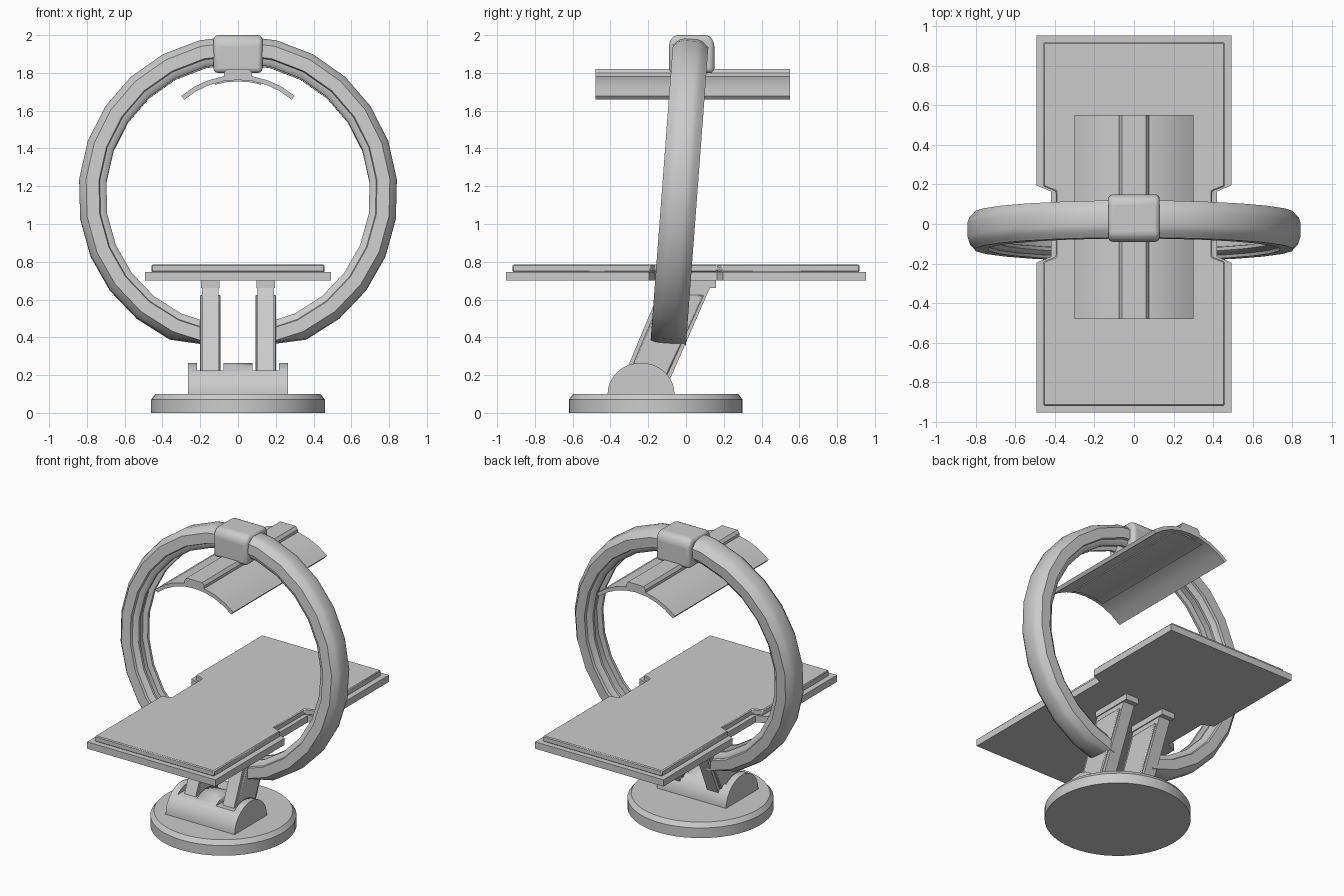
import bpy, bmesh
from math import sin, cos, pi, radians, asin
from mathutils import Matrix, Vector

if "Cube" in bpy.data.objects:
    bpy.data.objects.remove(bpy.data.objects["Cube"])


def finish(name, bm, bevel=0, segs=2, smooth=35):
    bmesh.ops.recalc_face_normals(bm, faces=bm.faces)
    me = bpy.data.meshes.new(name)
    bm.to_mesh(me)
    bm.free()
    ob = bpy.data.objects.new(name, me)
    bpy.context.collection.objects.link(ob)
    if bevel:
        m = ob.modifiers.new("bevel", 'BEVEL')
        m.width, m.segments, m.limit_method = bevel, segs, 'ANGLE'
        m.angle_limit = radians(40)
    bpy.ops.object.select_all(action='DESELECT')
    ob.select_set(True)
    bpy.context.view_layer.objects.active = ob
    bpy.ops.object.shade_smooth_by_angle(angle=radians(smooth))
    return ob


def prism(name, pts, axis, a, b, **kw):
    """Extrude a 2D outline along one axis from a to b."""
    put = {'x': lambda p, t: (t, p[0], p[1]),
           'y': lambda p, t: (p[0], t, p[1]),
           'z': lambda p, t: (p[0], p[1], t)}[axis]
    bm = bmesh.new()
    lo = [bm.verts.new(put(p, a)) for p in pts]
    hi = [bm.verts.new(put(p, b)) for p in pts]
    bm.faces.new(lo)
    bm.faces.new(hi[::-1])
    n = len(pts)
    for i in range(n):
        j = (i + 1) % n
        bm.faces.new((lo[i], lo[j], hi[j], hi[i]))
    return finish(name, bm, **kw)


def box(name, x0, x1, y0, y1, z0, z1, **kw):
    return prism(name, [(x0, y0), (x1, y0), (x1, y1), (x0, y1)], 'z', z0, z1, **kw)


# Round base plate with a chamfered rim
bm = bmesh.new()
bmesh.ops.create_cone(bm, cap_ends=True, segments=48, radius1=0.46, radius2=0.46,
                      depth=0.07, matrix=Matrix.Translation((0, -0.16, 0.035)))
top = [f for f in bm.faces if f.normal.z > 0.9]
new = bmesh.ops.extrude_face_region(bm, geom=top)
bmesh.ops.delete(bm, geom=top, context='FACES_ONLY')
for v in [g for g in new['geom'] if isinstance(g, bmesh.types.BMVert)]:
    v.co = Vector((v.co.x * 0.95, -0.16 + (v.co.y + 0.16) * 0.95, 0.10))
finish("base_plate", bm)

# Half-round pivot housing, slotted for the arms
arc = [(-0.238 + 0.177 * cos(pi * i / 20), 0.10 + 0.165 * sin(pi * i / 20)) for i in range(21)]
housing = prism("pivot_housing", arc + [(-0.415, 0.09), (-0.061, 0.09)], 'x', -0.265, 0.265)
for s in (-1, 1):
    cx = s * 0.147
    cut = box("slot_cutter", cx - 0.07, cx + 0.07, -0.5, 0.1, 0.225, 0.4)
    cut.hide_render = True
    cut.hide_viewport = True
    cut.display_type = 'WIRE'
    m = housing.modifiers.new("slot", 'BOOLEAN')
    m.operation, m.object, m.solver = 'DIFFERENCE', cut, 'EXACT'

    # Leaning support arm with raised side plate and top bracket
    prism("support_arm", [(-0.36, 0.12), (-0.11, 0.12), (0.13, 0.67), (-0.13, 0.67)],
          'x', cx - 0.043, cx + 0.043)
    prism("arm_side_plate", [(-0.33, 0.14), (-0.128, 0.14), (0.095, 0.625), (-0.125, 0.625)],
          'x', cx - 0.055, cx + 0.055, bevel=0.006, segs=1)
    box("arm_bracket", cx - 0.05, cx + 0.05, -0.14, 0.16, 0.66, 0.705)


# Table top: frame and mattress, both notched where the ring passes
def notched(w, l, n, y_out, y_in):
    q = [(w, l), (w, y_out), (n, y_in)]
    right = q + [(x, -y) for x, y in q[::-1]]
    return right + [(-x, y) for x, y in right[::-1]]


prism("table_frame", notched(0.493, 0.952, 0.42, 0.195, 0.165), 'z', 0.70, 0.747)
prism("table_pad", notched(0.458, 0.918, 0.395, 0.19, 0.165), 'z', 0.745, 0.785,
      bevel=0.006, segs=1)

# Tilted open ring, swept from a half profile mirrored across its width
half = [(0.845, 0.035), (0.836, 0.062), (0.815, 0.083), (0.808, 0.094), (0.74, 0.094),
        (0.735, 0.078), (0.718, 0.074), (0.70, 0.058), (0.70, 0.04), (0.735, 0.035)]
prof = half + [(r, -y) for r, y in half[::-1]]
bm = bmesh.new()
steps, gap = 24, asin(0.15 / 0.77)
tilt = Matrix.Translation((0, -0.035, 1.152)) @ Matrix.Rotation(-radians(4.3), 4, 'X')
loops = []
for i in range(steps + 1):
    a = -pi / 2 + gap + (2 * pi - 2 * gap) * i / steps
    loops.append([bm.verts.new(tilt @ Vector((r * cos(a), y, max(r * sin(a), -0.79))))
                  for r, y in prof])
for la, lb in zip(loops, loops[1:]):
    for k in range(len(prof)):
        j = (k + 1) % len(prof)
        bm.faces.new((la[k], la[j], lb[j], lb[k]))
bm.faces.new(loops[0])
bm.faces.new(loops[-1][::-1])
finish("scanner_ring", bm, smooth=32)

# Carriage at the top of the ring
prism("ring_carriage", [(-0.09, 1.80), (0.15, 1.80), (0.15, 1.965), (0.12, 2.0),
                        (-0.06, 2.0), (-0.09, 1.965)], 'x', -0.13, 0.13, bevel=0.025, segs=3)


# Curved canopy panel, its underside pad and its spine
def curved(name, r_out, r_in, half_angle, y0, y1, n=8):
    zc = 1.788 - 0.464
    angs = [-half_angle + 2 * half_angle * i / n for i in range(n + 1)]
    pts = [(r_out * sin(a), zc + r_out * cos(a)) for a in angs]
    pts += [(r_in * sin(a), zc + r_in * cos(a)) for a in angs[::-1]]
    return prism(name, pts, 'y', y0, y1)


curved("canopy_panel", 0.464, 0.439, asin(0.30 / 0.464), -0.48, 0.55)
curved("canopy_pad", 0.442, 0.431, asin(0.12 / 0.431), -0.45, 0.52, 4)
prism("canopy_spine", [(-0.075, 1.77), (0.075, 1.77), (0.075, 1.80), (0.06, 1.82),
                       (-0.06, 1.82), (-0.075, 1.80)], 'y', -0.48, 0.55)
